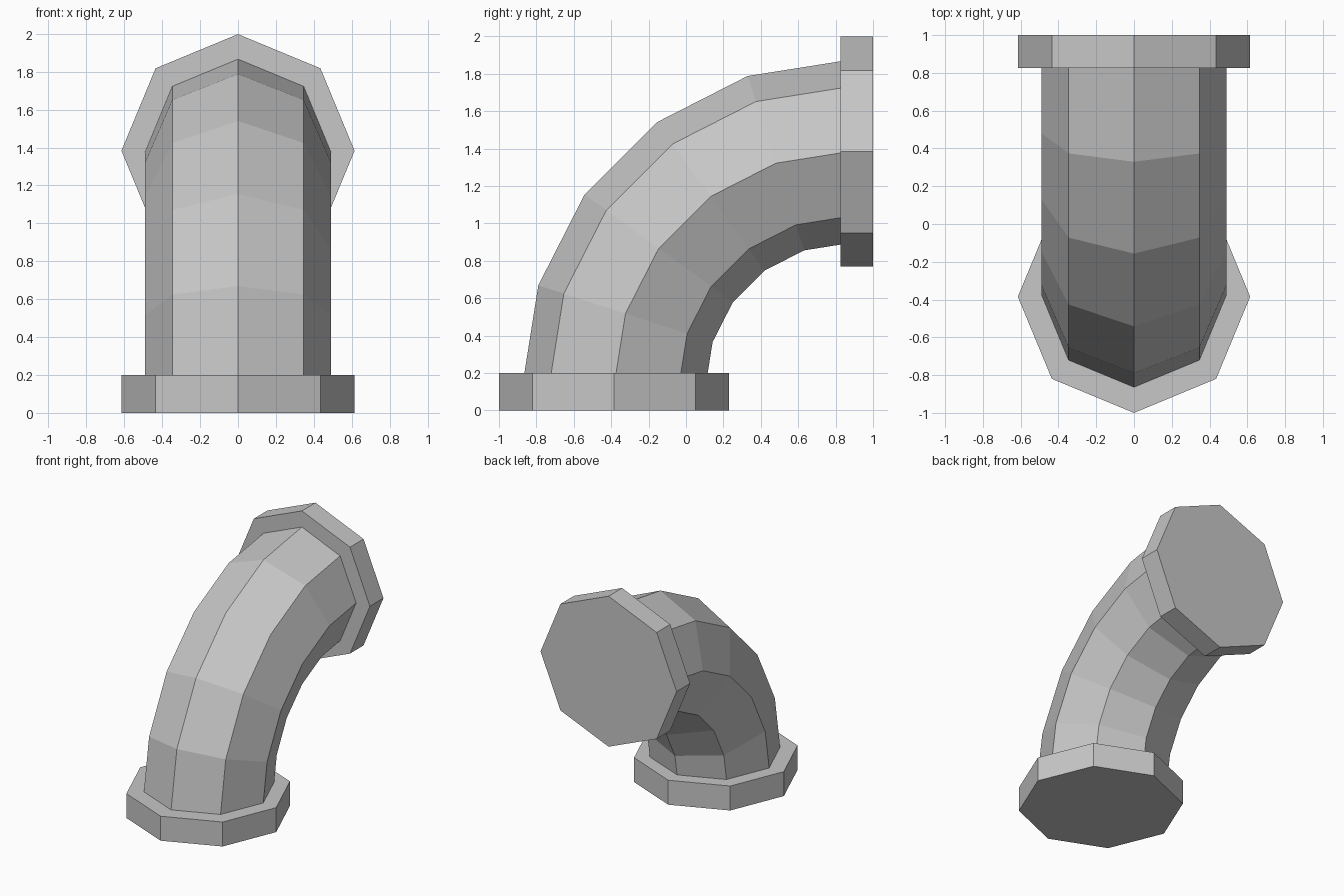
import bpy
import bmesh
from math import pi
from mathutils import Matrix, Vector

cube = bpy.data.objects.get("Cube")
if cube:
    bpy.data.objects.remove(cube, do_unlink=True)

SIDES = 8
PIPE_RADIUS = 0.49
FLANGE_RADIUS = 0.615
BEND_CENTRE = Vector((0, 0.868, 0.13))
BEND_RADIUS = 1.253
AXIS_POS = BEND_CENTRE.y - BEND_RADIUS     # y of the lower opening
AXIS_HEIGHT = BEND_CENTRE.z + BEND_RADIUS  # z of the upper opening

# Single grey metal
grey = bpy.data.materials.new("grey_metal")
grey.use_nodes = True
colour = (0.57, 0.57, 0.57, 1)
grey.diffuse_color = colour
grey.node_tree.nodes["Principled BSDF"].inputs["Base Color"].default_value = colour


def finish(bm, name):
    bmesh.ops.recalc_face_normals(bm, faces=bm.faces)
    mesh = bpy.data.meshes.new(name)
    bm.to_mesh(mesh)
    bm.free()
    mesh.materials.append(grey)
    obj = bpy.data.objects.new(name, mesh)
    bpy.context.collection.objects.link(obj)
    return obj


def flange(name, centre, depth, tilt):
    bm = bmesh.new()
    place = Matrix.Translation(centre) @ Matrix.Rotation(tilt, 4, 'X')
    bmesh.ops.create_cone(bm, cap_ends=True, segments=SIDES, depth=depth,
                          radius1=FLANGE_RADIUS, radius2=FLANGE_RADIUS, matrix=place)
    return finish(bm, name)


# Bent pipe: an octagon swept a quarter turn in five steps
bm = bmesh.new()
bmesh.ops.create_circle(bm, segments=SIDES, radius=PIPE_RADIUS,
                        matrix=Matrix.Translation((0, AXIS_POS, BEND_CENTRE.z)))
bmesh.ops.spin(bm, geom=bm.verts[:] + bm.edges[:], cent=BEND_CENTRE,
               axis=(1, 0, 0), angle=-pi / 2, steps=5)
bmesh.ops.holes_fill(bm, edges=[e for e in bm.edges if e.is_boundary], sides=SIDES)
finish(bm, "pipe_bend")

# End flanges
flange("lower_flange", (0, AXIS_POS, 0.1), 0.2, 0)
flange("upper_flange", (0, 0.9125, AXIS_HEIGHT), 0.175, pi / 2)
